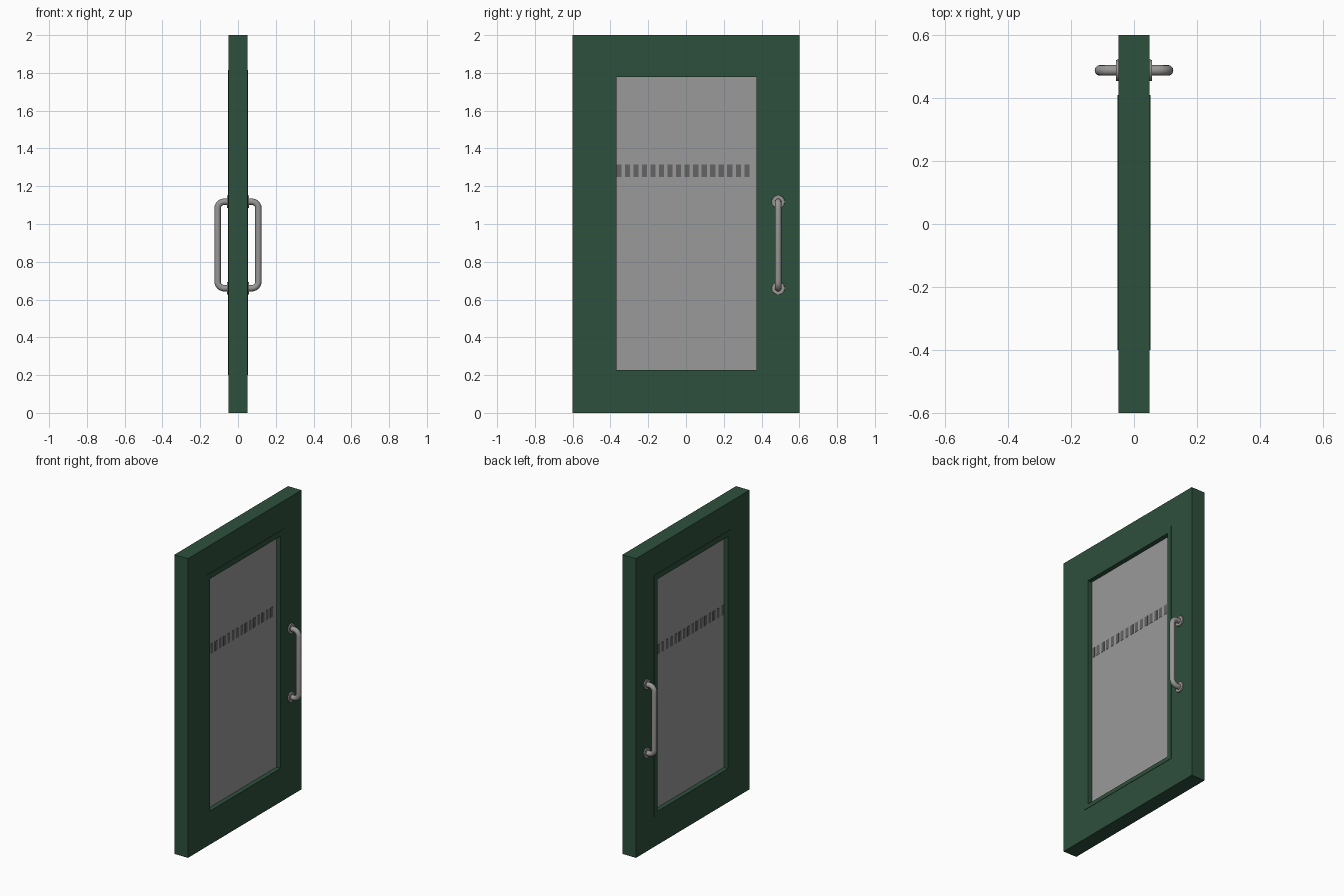
import bpy, bmesh, math
from mathutils import Vector, Matrix

if "Cube" in bpy.data.objects:
    bpy.data.objects.remove(bpy.data.objects["Cube"])


def material(name, rgb):
    m = bpy.data.materials.new(name)
    m.diffuse_color = (*rgb, 1)
    m.use_nodes = True
    m.node_tree.nodes["Principled BSDF"].inputs["Base Color"].default_value = m.diffuse_color
    return m


GREEN = material("dark green paint", (0.027, 0.080, 0.046))
GLASS = material("grey glass", (0.32, 0.32, 0.32))
STRIPE = material("dark grey marking", (0.125, 0.125, 0.125))
METAL = material("brushed metal", (0.32, 0.31, 0.30))


def add_object(name, bm, mat):
    bmesh.ops.recalc_face_normals(bm, faces=bm.faces)
    me = bpy.data.meshes.new(name)
    bm.to_mesh(me)
    bm.free()
    me.materials.append(mat)
    ob = bpy.data.objects.new(name, me)
    bpy.context.collection.objects.link(ob)
    return ob


def add_box(bm, lo, hi):
    lo, hi = Vector(lo), Vector(hi)
    size = hi - lo
    bmesh.ops.create_cube(bm, size=1, matrix=Matrix.Translation((lo + hi) / 2)
                          @ Matrix.Diagonal((*size, 1)))


def ring(name, outer, inner, half, mat):
    """Rectangular frame in the YZ plane; rects are (y0, y1, z0, z1)."""
    bm = bmesh.new()

    def loop(r, x):
        y0, y1, z0, z1 = r
        return [bm.verts.new((x, y, z)) for y, z in
                ((y0, z0), (y1, z0), (y1, z1), (y0, z1))]
    loops = [loop(outer, -half), loop(outer, half),
             loop(inner, half), loop(inner, -half)]
    for a, b in zip(loops, loops[1:] + loops[:1]):
        for i in range(4):
            j = (i + 1) % 4
            bm.faces.new((a[i], a[j], b[j], b[i]))
    return add_object(name, bm, mat)


# Door leaf and the slightly raised trim around the window
trim_rect = (-0.40, 0.41, 0.20, 1.815)
opening = (-0.369, 0.374, 0.227, 1.778)
ring("door_leaf", (-0.6, 0.6, 0, 2), trim_rect, 0.05, GREEN)
ring("window_trim", trim_rect, opening, 0.0525, GREEN)

# Glass pane
bm = bmesh.new()
add_box(bm, (-0.022, opening[0], opening[2]), (0.022, opening[1], opening[3]))
add_object("glass_pane", bm, GLASS)

# Row of safety markings on both faces of the glass
bm = bmesh.new()
for side in (-1, 1):
    for i in range(16):
        y = -0.368 + i * 0.0451
        xs = sorted((side * 0.0215, side * 0.0235))
        add_box(bm, (xs[0], y, 1.25), (xs[1], y + 0.027, 1.315))
add_object("glass_markings", bm, STRIPE)

# Pull handles: bent tube with a round rosette at each foot
HY, ZL, ZH, R, BEND = 0.488, 0.66, 1.118, 0.017, 0.035


def handle(side, label):
    reach = 0.108
    path = [(0.045, ZL)]
    for cz, start in ((ZL + BEND, -90), (ZH - BEND, 0)):
        for k in range(7):
            a = math.radians(start + 15 * k)
            path.append((reach - BEND + BEND * math.cos(a), cz + BEND * math.sin(a)))
    path.append((0.045, ZH))
    cu = bpy.data.curves.new(label + "_handle", 'CURVE')
    cu.dimensions = '3D'
    cu.bevel_depth = R
    cu.bevel_resolution = 4
    cu.use_fill_caps = True
    sp = cu.splines.new('POLY')
    sp.points.add(len(path) - 1)
    for p, (x, z) in zip(sp.points, path):
        p.co = (side * x, HY, z, 1)
    cu.materials.append(METAL)
    ob = bpy.data.objects.new(label + "_handle", cu)
    bpy.context.collection.objects.link(ob)
    bpy.ops.object.select_all(action='DESELECT')
    ob.select_set(True)
    bpy.context.view_layer.objects.active = ob
    bpy.ops.object.convert(target='MESH')
    bpy.ops.object.shade_smooth_by_angle(angle=math.radians(40))

    bm = bmesh.new()
    for z in (ZL, ZH):
        bmesh.ops.create_cone(
            bm, cap_ends=True, segments=24, radius1=0.035, radius2=0.033, depth=0.01,
            matrix=Matrix.Translation((side * 0.052, HY, z))
            @ Matrix.Rotation(side * math.pi / 2, 4, 'Y'))
    ob = add_object(label + "_handle_rosettes", bm, METAL)
    bpy.ops.object.select_all(action='DESELECT')
    ob.select_set(True)
    bpy.context.view_layer.objects.active = ob
    bpy.ops.object.shade_smooth_by_angle(angle=math.radians(40))


handle(1, "right")
handle(-1, "left")
